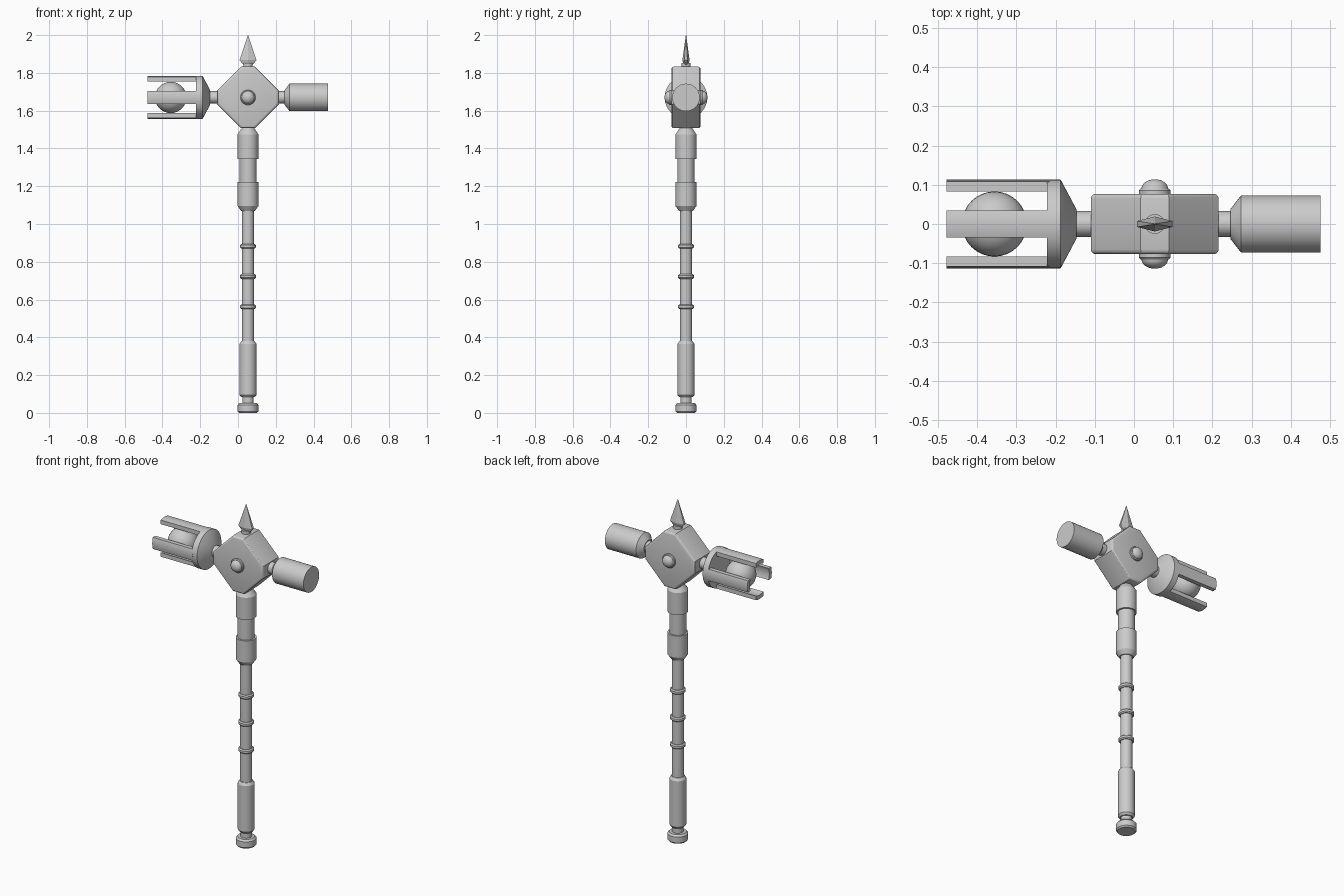
import bpy, bmesh, math
from mathutils import Matrix, Vector

if "Cube" in bpy.data.objects:
    bpy.data.objects.remove(bpy.data.objects["Cube"])

CX, HZ = 0.053, 1.67   # shaft axis x, head centre height


def finish(name, bm, matrix=Matrix(), smooth=True):
    bmesh.ops.transform(bm, matrix=matrix, verts=bm.verts)
    bmesh.ops.recalc_face_normals(bm, faces=bm.faces)
    me = bpy.data.meshes.new(name)
    bm.to_mesh(me)
    bm.free()
    ob = bpy.data.objects.new(name, me)
    bpy.context.collection.objects.link(ob)
    if smooth:
        bpy.ops.object.select_all(action='DESELECT')
        ob.select_set(True)
        bpy.context.view_layer.objects.active = ob
        bpy.ops.object.shade_smooth_by_angle(angle=math.radians(30))
    return ob


def loft(rings):
    """Closed skin through rings of equal point count."""
    bm = bmesh.new()
    loops = [[bm.verts.new(p) for p in r] for r in rings]
    n = len(loops[0])
    for a, b in zip(loops, loops[1:]):
        for i in range(n):
            j = (i + 1) % n
            bm.faces.new((a[i], a[j], b[j], b[i]))
    bm.faces.new(loops[0][::-1])
    bm.faces.new(loops[-1])
    return bm


def lathe(name, profile, matrix, n=32):
    """Revolve (height, radius) points around local z."""
    ang = [2 * math.pi * i / n for i in range(n)]
    rings = [[(r * math.cos(a), r * math.sin(a), z) for a in ang] for z, r in profile]
    return finish(name, loft(rings), matrix)


SHAFT = Matrix.Translation((CX, 0, 0))
ALONG_X = Matrix.Translation((0, 0, HZ)) @ Matrix.Rotation(math.pi / 2, 4, 'Y')

# Shaft parts
lathe("pommel", [(0, .048), (.008, .055), (.042, .055), (.052, .046)], SHAFT)
lathe("pommel_neck", [(.04, .03), (.1, .03)], SHAFT)
lathe("grip", [(.083, .036), (.095, .045), (.365, .045), (.38, .035)], SHAFT)
lathe("shaft", [(.36, .032), (1.1, .032)], SHAFT)
for i, z in enumerate((.562, .722, .882)):
    lathe(f"shaft_ring_{i + 1}", [(z - .012, .036), (z - .006, .042),
                                  (z + .006, .042), (z + .012, .036)], SHAFT)
lathe("lower_collar", [(1.07, .038), (1.095, .055), (1.222, .055)], SHAFT)
lathe("collar_core", [(1.2, .045), (1.36, .045)], SHAFT)
lathe("upper_collar", [(1.345, .055), (1.475, .055), (1.51, .031), (1.54, .031)], SHAFT)

# Head block: square on its corner with cut corners
big, cut = .163, .036
prof = [(cut, big), (-cut, big), (-big, cut), (-big, -cut),
        (-cut, -big), (cut, -big), (big, -cut), (big, cut)]
block = loft([[(CX + x, y, HZ + z) for x, z in prof] for y in (-.077, .077)])
bmesh.ops.bevel(block, geom=[e for e in block.edges if abs(e.verts[0].co.y - e.verts[1].co.y) < .01],
                offset=.012, segments=3, profile=.5, affect='EDGES')
finish("head_block", block)

# Domed studs on front and back
dome = [(.09 + .024 * math.sin(t), .034 * math.cos(t))
        for t in [math.radians(a) for a in (0, 15, 30, 45, 60, 75, 88)]]
for name, s in (("front_stud", 1), ("back_stud", -1)):
    m = Matrix.Translation((CX, 0, HZ)) @ Matrix.Rotation(s * math.pi / 2, 4, 'X')
    lathe(name, [(.07, .04), (.086, .04), (.09, .036)] + dome, m)

# Faceted spike on top
lathe("spike_base", [(1.82, .025), (1.852, .025)], SHAFT)
shape = [(1, .4), (0, 1), (-1, .4), (-1, -.4), (0, -1), (1, -.4)]
finish("spike", loft([[(CX + hx * x, hy * y, z) for x, y in shape]
                      for z, hx, hy in ((1.84, .022, .012), (1.867, .045, .019), (2, .001, .001))]),
       smooth=False)

# Right hammer
lathe("right_hammer", [(.18, .033), (.246, .033), (.246, .038), (.273, .073), (.476, .073)], ALONG_X)

# Left hammer: base, four curved prongs and a caged ball
R, RI, W = .113, .09, .034
lathe("left_hammer_base", [(-.222, R), (-.187, R), (-.147, .038), (-.147, .033), (-.08, .033)],
      ALONG_X, 48)
steps = [W * (i / 4 - 1) for i in range(9)]
section = [(y, math.sqrt(R * R - y * y)) for y in steps] + \
          [(y, math.sqrt(RI * RI - y * y)) for y in reversed(steps)]
for i, side in enumerate(("top", "front", "bottom", "back")):
    m = Matrix.Translation((0, 0, HZ)) @ Matrix.Rotation(i * math.pi / 2, 4, 'X')
    finish(f"{side}_prong", loft([[(x, y, z) for y, z in section] for x in (-.478, -.215)]), m)
ball = bmesh.new()
bmesh.ops.create_uvsphere(ball, u_segments=32, v_segments=16, radius=.083)
finish("caged_ball", ball, Matrix.Translation((-.356, 0, HZ)))
